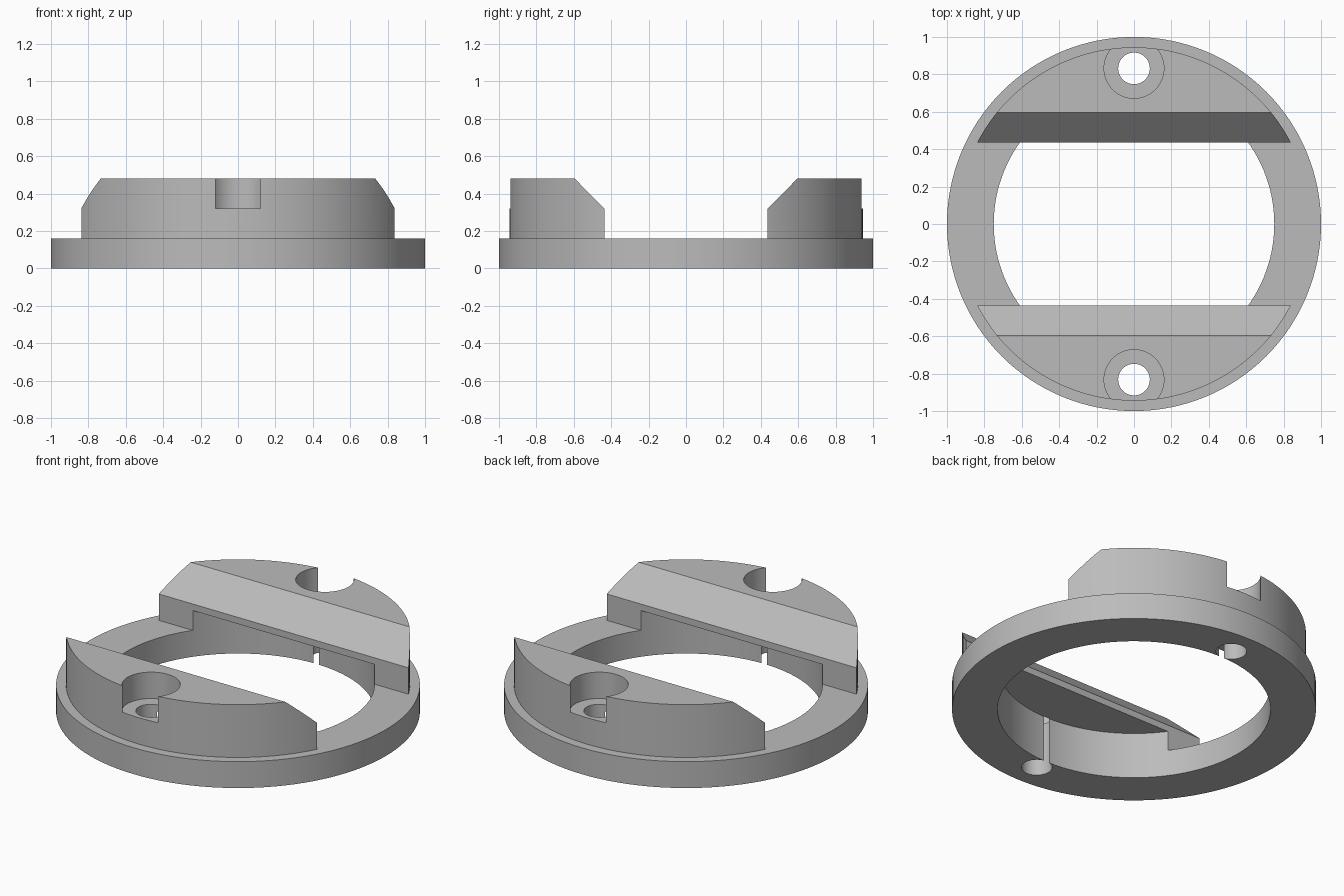
import bpy, bmesh, math
from mathutils import Matrix

if "Cube" in bpy.data.objects:
    bpy.data.objects.remove(bpy.data.objects["Cube"])

grey = bpy.data.materials.new("plain grey")
grey.diffuse_color = (0.5, 0.5, 0.5, 1)
grey.use_nodes = True
grey.node_tree.nodes["Principled BSDF"].inputs["Base Color"].default_value = grey.diffuse_color


def make(name, bm):
    bmesh.ops.recalc_face_normals(bm, faces=bm.faces)
    me = bpy.data.meshes.new(name)
    bm.to_mesh(me)
    bm.free()
    me.materials.append(grey)
    ob = bpy.data.objects.new(name, me)
    bpy.context.collection.objects.link(ob)
    return ob


def cylinder(name, r, z0, z1, y=0, n=128):
    bm = bmesh.new()
    bmesh.ops.create_cone(bm, cap_ends=True, segments=n, radius1=r, radius2=r,
                          depth=z1 - z0,
                          matrix=Matrix.Translation((0, y, (z0 + z1) / 2)))
    return make(name, bm)


def prism(name, profile, half):
    """Extrude a (y, z) profile along x."""
    bm = bmesh.new()
    face = bm.faces.new([bm.verts.new((-half, y, z)) for y, z in profile])
    ext = bmesh.ops.extrude_face_region(bm, geom=[face])
    verts = [v for v in ext["geom"] if isinstance(v, bmesh.types.BMVert)]
    bmesh.ops.translate(bm, verts=verts, vec=(2 * half, 0, 0))
    return make(name, bm)


def boolean(ob, tool, op):
    """Apply a boolean and discard the tool."""
    tool.hide_render = True
    mod = ob.modifiers.new(op, "BOOLEAN")
    mod.operation, mod.object, mod.solver = op, tool, "EXACT"
    bpy.context.view_layer.objects.active = ob
    bpy.ops.object.modifier_apply(modifier=mod.name)
    bpy.data.objects.remove(tool)


# Base flange
body = cylinder("mounting_ring", 1.0, 0, 0.16)

# Raised segments with a chamfered inner edge, front and back
for s in (-1, 1):
    block = cylinder("raised_segment", 0.945, 0.08, 0.48)
    profile = [(0.437, 0), (0.437, 0.32), (0.595, 0.48), (0.65, 0.535),
               (1.2, 0.535), (1.2, 0)]
    boolean(block, prism("segment_shape", [(s * y, z) for y, z in profile], 1.2),
            "INTERSECT")
    boolean(body, block, "UNION")

# Central bore, recessed under the segments
boolean(body, cylinder("bore", 0.75, -0.1, 0.28), "DIFFERENCE")

# Screw holes with counterbores that break through the outer wall
for s in (-1, 1):
    boolean(body, cylinder("counterbore", 0.16, 0.32, 0.6, s * 0.832, 64), "DIFFERENCE")
    boolean(body, cylinder("screw_hole", 0.0845, -0.1, 0.6, s * 0.832, 64), "DIFFERENCE")

# Smooth curved walls, crisp edges
bpy.ops.object.select_all(action="DESELECT")
body.select_set(True)
bpy.context.view_layer.objects.active = body
bpy.ops.object.shade_smooth_by_angle(angle=math.radians(30))
